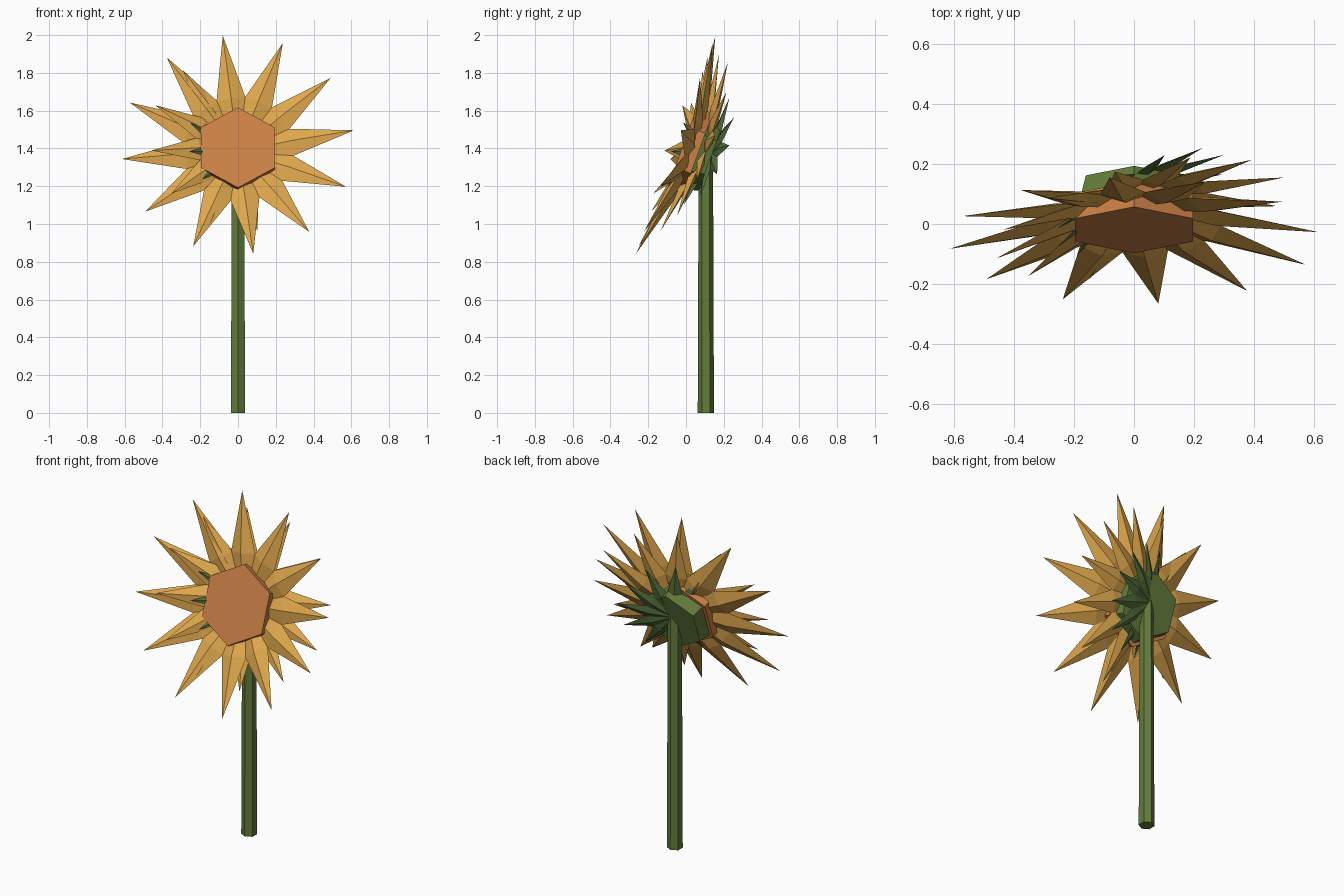
import bpy, bmesh, math
from mathutils import Matrix, Vector

cube = bpy.data.objects.get("Cube")
if cube:
    bpy.data.objects.remove(cube, do_unlink=True)

TILT = math.radians(-20)


def material(name, rgb):
    m = bpy.data.materials.new(name)
    m.use_nodes = True
    m.diffuse_color = (*rgb, 1)
    m.node_tree.nodes["Principled BSDF"].inputs["Base Color"].default_value = (*rgb, 1)
    return m


golden = material("golden yellow", (0.74, 0.39, 0.075))
orange = material("orange brown", (0.60, 0.215, 0.06))
stem_green = material("stem green", (0.125, 0.2, 0.045))
leaf_green = material("leaf green", (0.09, 0.165, 0.045))


def add_object(name, bm, mat, matrix):
    bmesh.ops.recalc_face_normals(bm, faces=bm.faces)
    mesh = bpy.data.meshes.new(name)
    bm.to_mesh(mesh)
    bm.free()
    mesh.materials.append(mat)
    ob = bpy.data.objects.new(name, mesh)
    ob.matrix_world = matrix
    bpy.context.collection.objects.link(ob)
    return ob


def frame(center, yaw=0):
    """Flower plane: leaned back, then turned about the vertical."""
    turn = Matrix.Rotation(math.radians(yaw), 4, 'Z')
    return Matrix.Translation(center) @ turn @ Matrix.Rotation(TILT, 4, 'X')


def hex_prism(name, r_start, r_end, depth, mat, matrix):
    """Six-sided frustum along local z from 0 to depth, a corner on local y."""
    bm = bmesh.new()
    bmesh.ops.create_cone(bm, cap_ends=True, segments=6, radius1=r_start,
                          radius2=r_end, depth=depth)
    bmesh.ops.translate(bm, verts=bm.verts, vec=(0, 0, depth / 2))
    corner = max(bm.verts, key=lambda v: v.co.y)
    angle = math.atan2(corner.co.x, corner.co.y)
    bmesh.ops.rotate(bm, verts=bm.verts, matrix=Matrix.Rotation(angle, 3, 'Z'))
    return add_object(name, bm, mat, matrix)


def petal_ring(name, center, yaw, radius, half_width, back, start, mat, count=12):
    """Ring of pointed, ridged petals from a shared root behind the tips."""
    bm = bmesh.new()
    wide = 0.45
    for i in range(count):
        a = math.radians(start + i * 360 / count)
        out = Vector((math.cos(a), 0, math.sin(a)))
        side = Vector((-math.sin(a), 0, math.cos(a))) * half_width
        depth = Vector((0, 1, 0))
        root = bm.verts.new(depth * back)
        tip = bm.verts.new(out * radius)
        mid = out * radius * wide + depth * back * (1 - wide)
        ridge = depth * half_width * 0.35
        loop = [bm.verts.new(mid + o) for o in (side, -ridge, -side, ridge)]
        for j in range(4):
            p, q = loop[j], loop[(j + 1) % 4]
            bm.faces.new((root, p, q))
            bm.faces.new((tip, q, p))
    return add_object(name, bm, mat, frame(center, yaw))


# Stem
hex_prism("stem", 0.043, 0.038, 1.4, stem_green, Matrix.Translation((0, 0.105, 0)))

# Seed disc and the green cup behind it, both running backwards from the face
into_head = frame((0, -0.02, 1.405)) @ Matrix.Rotation(math.radians(-90), 4, 'X')
hex_prism("seed_disc", 0.226, 0.226, 0.09, orange, into_head)
hex_prism("flower_cup", 0.205, 0.185, 0.075, stem_green,
          into_head @ Matrix.Translation((0, 0, 0.085)))

# Petal rings, each turned a little further
petal_ring("outer_petals", (0, -0.055, 1.42), 0, 0.62, 0.078, 0.12, 7.5, golden)
petal_ring("inner_petals", (0.02, 0.02, 1.43), 14, 0.50, 0.064, 0.08, 5, golden)

# Sepals
petal_ring("sepals", (0.02, 0.075, 1.4), 28, 0.32, 0.042, 0.07, 3, leaf_green)
